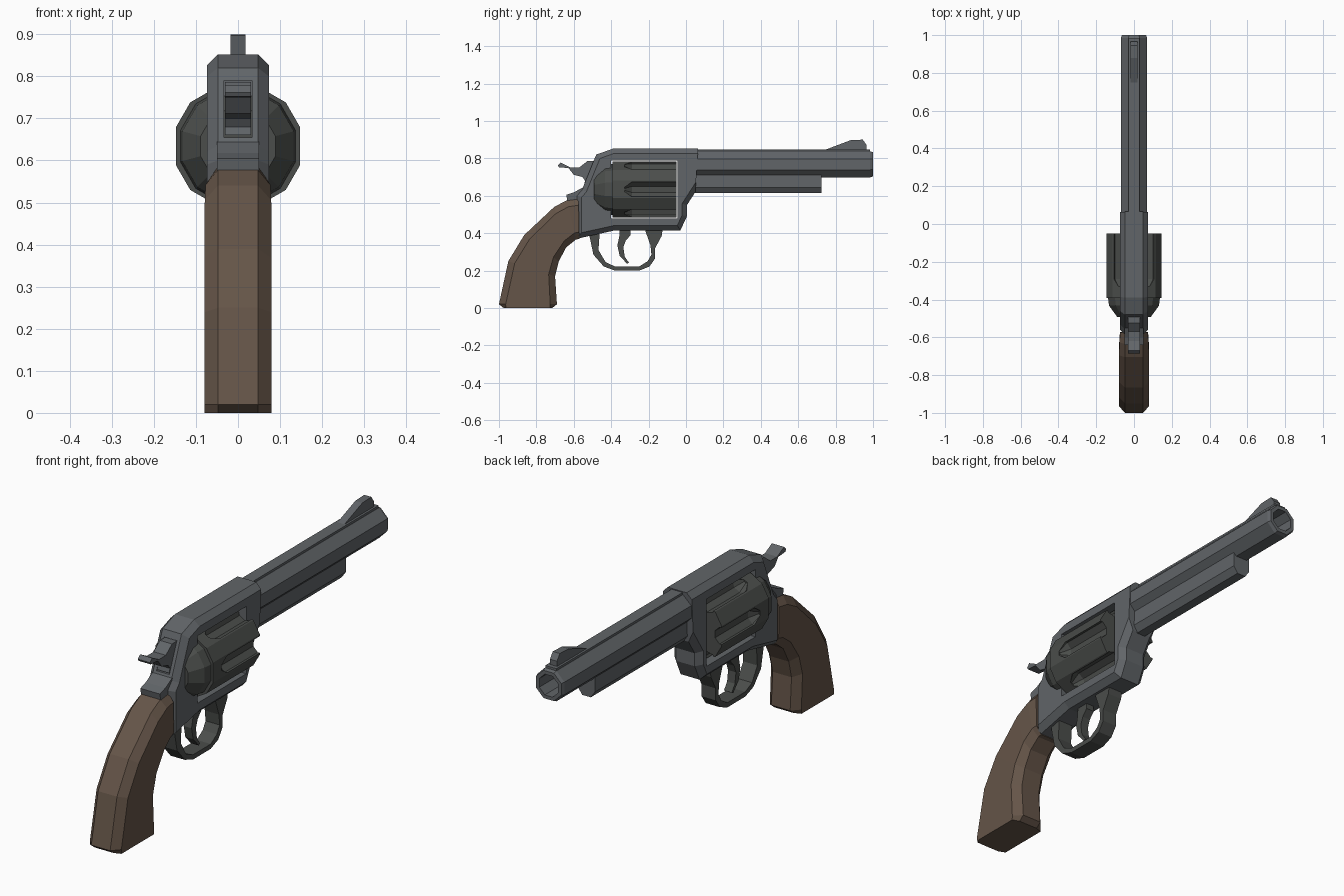
import bpy, bmesh, math

if "Cube" in bpy.data.objects:
    bpy.data.objects.remove(bpy.data.objects["Cube"])


def material(name, rgb):
    m = bpy.data.materials.new(name)
    m.diffuse_color = (*rgb, 1)
    m.use_nodes = True
    m.node_tree.nodes["Principled BSDF"].inputs["Base Color"].default_value = m.diffuse_color
    return m


STEEL = material("steel", (0.12, 0.13, 0.14))
DARK = material("dark_steel", (0.07, 0.075, 0.07))
WOOD = material("wood", (0.13, 0.09, 0.065))


def finish(bm, name, mat):
    bmesh.ops.recalc_face_normals(bm, faces=bm.faces)
    me = bpy.data.meshes.new(name)
    bm.to_mesh(me)
    bm.free()
    me.materials.append(mat)
    ob = bpy.data.objects.new(name, me)
    bpy.context.collection.objects.link(ob)
    return ob


def loft(name, rings, mat):
    """Skin a list of equal-length point rings and cap both ends."""
    bm = bmesh.new()
    vs = [[bm.verts.new(p) for p in r] for r in rings]
    n = len(vs[0])
    for a, b in zip(vs, vs[1:]):
        for i in range(n):
            j = (i + 1) % n
            bm.faces.new((a[i], a[j], b[j], b[i]))
    bm.faces.new(vs[0])
    bm.faces.new(vs[-1])
    return finish(bm, name, mat)


def prism(name, yz, hw, mat, bevel=0, keep=lambda e: True):
    """Side profile extruded across x, with optional chamfered outline."""
    ob = loft(name, [[(x, y, z) for y, z in yz] for x in (-hw, hw)], mat)
    if bevel:
        bm = bmesh.new()
        bm.from_mesh(ob.data)
        rim = [e for e in bm.edges
               if abs(e.verts[0].co.x - e.verts[1].co.x) < 1e-5 and keep(e)]
        bmesh.ops.bevel(bm, geom=rim, offset=bevel, segments=1,
                        affect='EDGES', clamp_overlap=True)
        bm.to_mesh(ob.data)
        bm.free()
    return ob


def lathe(name, yr, angles, zc, mat, xc=0):
    """Polygonal rings along y; angles in degrees."""
    rings = [[(xc + r * math.cos(math.radians(a)), y,
               zc + r * math.sin(math.radians(a))) for a in angles]
             for y, r in yr]
    return loft(name, rings, mat)


def cut(ob, cutters):
    for c in cutters:
        m = ob.modifiers.new("cut", 'BOOLEAN')
        m.operation = 'DIFFERENCE'
        m.solver = 'EXACT'
        m.object = c
    dg = bpy.context.evaluated_depsgraph_get()
    me = bpy.data.meshes.new_from_object(ob.evaluated_get(dg))
    ob.modifiers.clear()
    ob.data = me
    for c in cutters:
        bpy.data.objects.remove(c)


def box(name, x, y0, y1, z0, z1, mat):
    return prism(name, [(y0, z0), (y1, z0), (y1, z1), (y0, z1)], x, mat)


# frame with cylinder window and hammer slot
frame = prism("frame", [
    (-.585, .37), (-.38, .415), (-.03, .415), (.005, .49), (.005, .55),
    (.05, .62), (.065, .852), (-.39, .852), (-.48, .82), (-.555, .635),
    (-.585, .6)], .074, STEEL, .026,
    lambda e: not all(v.co.y > .04 for v in e.verts))
cut(frame, [box("window_cutter", .2, -.4, -.045, .478, .788, STEEL),
            box("slot_cutter", .033, -.7, -.45, .655, .79, STEEL)])
prism("frame_tang", [(-.55, .645), (-.6, .618), (-.64, .605), (-.635, .575),
                     (-.55, .57)], .05, STEEL)

# fluted cylinder and recoil shield
CZ = .634
ang12 = [60 * k + s for k in range(6) for s in (-17.5, 17.5)]
cyl = lathe("cylinder", [(-.392, .154), (-.05, .154)], ang12, CZ, DARK)
flutes = []
for k in range(6):
    a = math.radians(60 * k)
    flutes.append(lathe("flute_cutter", [(-.33, .012), (-.29, .042), (0, .042)],
                        [45 * i + 22.5 + 60 * k for i in range(8)],
                        CZ + .152 * math.sin(a), DARK, .152 * math.cos(a)))
cut(cyl, flutes)
lathe("recoil_shield", [(-.385, .143), (-.432, .137), (-.492, .092)],
      [30 * k + 15 for k in range(12)], CZ, DARK)

# octagonal barrel with bore
q = 1 / math.cos(math.pi / 8)
ang8 = [45 * i + 22.5 for i in range(8)]
lathe("barrel", [(.03, .07 * q), (.985, .07 * q), (1, .064 * q),
                 (1, .048 * q), (.8, .048 * q)], ang8, .768, STEEL)
box("barrel_rib", .028, .06, .985, .82, .848, STEEL)

# ejector housing under the barrel
lug = [(-.043, .72), (-.043, .645), (-.022, .615),
       (.022, .615), (.043, .645), (.043, .72)]
loft("ejector_housing", [[(x, y, z) for x, z in lug] for y in (.03, .725)], STEEL)

# front sight
prism("front_sight", [(.75, .84), (.75, .848), (.88, .897), (.945, .9),
                      (.965, .872), (.965, .84)], .018, STEEL)

# trigger guard
outer = [(-.515, .42), (-.515, .38), (-.495, .285), (-.44, .222), (-.38, .2),
         (-.25, .2), (-.195, .222), (-.165, .265), (-.165, .32), (-.13, .385),
         (-.125, .42)]
inner = [(-.22, .42), (-.19, .335), (-.185, .285), (-.205, .25), (-.25, .222),
         (-.38, .222), (-.43, .245), (-.468, .31), (-.46, .42)]
prism("trigger_guard", outer + inner, .036, DARK)

# trigger
prism("trigger", [(-.355, .42), (-.357, .38), (-.367, .335), (-.355, .28),
                  (-.315, .236), (-.305, .242), (-.328, .275), (-.335, .325),
                  (-.322, .36), (-.296, .39), (-.296, .42)], .02, DARK)

# hammer
prism("hammer", [(-.685, .762), (-.67, .778), (-.62, .752), (-.57, .752),
                 (-.525, .787), (-.44, .787), (-.44, .66), (-.545, .66),
                 (-.54, .68), (-.553, .7), (-.6, .712), (-.628, .748),
                 (-.68, .752)], .031, STEEL)

# grip: octagonal sections from butt to frame (back y,z, front y,z, half width)
rings = []
for by, bz, fy, fz, w in [(-.975, 0, -.715, 0, .08), (-1, .02, -.69, .02, .08),
                          (-.95, .25, -.7, .17, .08), (-.865, .39, -.68, .25, .08),
                          (-.705, .54, -.64, .325, .079),
                          (-.635, .577, -.588, .366, .077),
                          (-.575, .585, -.57, .37, .073)]:
    d = math.hypot(fy - by, fz - bz)
    c = (.012 if bz == 0 else .036) / d
    rings.append([(x, by + (fy - by) * t, bz + (fz - bz) * t) for x, t in
                  [(-.048, 0), (.048, 0), (w, c), (w, 1 - c),
                   (.048, 1), (-.048, 1), (-w, 1 - c), (-w, c)]])
loft("grip", rings, WOOD)
